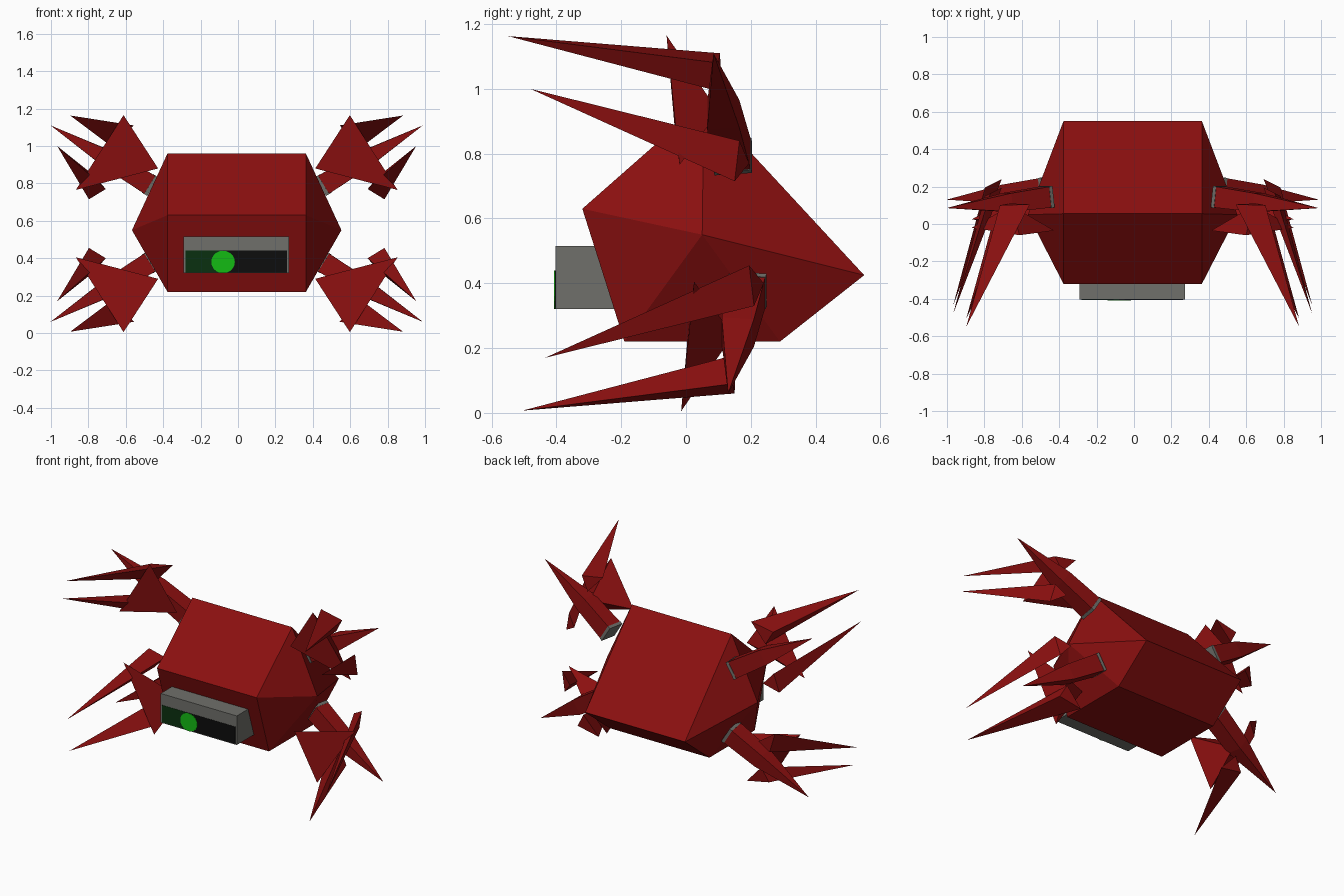
import bpy, bmesh, math
from mathutils import Vector

if "Cube" in bpy.data.objects:
    bpy.data.objects.remove(bpy.data.objects["Cube"])


def material(name, rgb):
    m = bpy.data.materials.new(name)
    m.use_nodes = True
    m.diffuse_color = (*rgb, 1)
    m.node_tree.nodes["Principled BSDF"].inputs["Base Color"].default_value = (*rgb, 1)
    return m


RED = material("dark_red", (0.26, 0.005, 0.005))
GREY = material("visor_grey", (0.16, 0.16, 0.145))
BLACK = material("screen_black", (0.004, 0.004, 0.004))
DEEP = material("deep_green", (0.003, 0.03, 0.005))
GREEN = material("eye_green", (0.007, 0.5, 0.007))


def hull(name, points, mat):
    """Faceted convex solid around a few corner points."""
    bm = bmesh.new()
    for p in points:
        bm.verts.new(p)
    bmesh.ops.convex_hull(bm, input=bm.verts)
    bmesh.ops.dissolve_limit(bm, angle_limit=0.002, verts=bm.verts, edges=bm.edges)
    bmesh.ops.recalc_face_normals(bm, faces=bm.faces)
    mesh = bpy.data.meshes.new(name)
    bm.to_mesh(mesh)
    bm.free()
    mesh.materials.append(mat)
    ob = bpy.data.objects.new(name, mesh)
    bpy.context.collection.objects.link(ob)
    return ob


def extrude_x(profile, x0, x1):
    return [(x, y, z) for x in (x0, x1) for y, z in profile]


def ring(centre, axis, radius):
    """Four corners of a square section across an axis."""
    axis = Vector(axis).normalized()
    a = axis.cross(Vector((0, 1, 0))).normalized()
    b = axis.cross(a)
    c = Vector(centre)
    return [c + radius * (i * a + j * b) for i in (-1, 1) for j in (-1, 1)]


CX = -0.007

# Body: five-sided prism closed by a pyramid on each side
profile = [(-0.32, 0.63), (-0.19, 0.22), (0.29, 0.22), (0.55, 0.425), (0.055, 0.96)]
hull("body", extrude_x(profile, CX - 0.37, CX + 0.37)
     + [(CX - 0.56, 0.05, 0.55), (CX + 0.56, 0.05, 0.55)], RED)

# Visor housing with a screen and a round eye
hull("visor", extrude_x([(-0.403, 0.515), (-0.403, 0.32), (-0.215, 0.32), (-0.28, 0.515)],
                        -0.292, 0.273), GREY)


def plate(name, x0, x1, front, mat):
    hull(name, extrude_x([(front, 0.325), (front, 0.44), (-0.4, 0.325), (-0.4, 0.44)], x0, x1), mat)


plate("screen_dark", -0.08, 0.263, -0.405, BLACK)
plate("screen_green", -0.28, -0.08, -0.405, DEEP)
hull("eye", [(-0.08 + 0.063 * math.cos(t * math.tau / 20), y,
              0.38 + 0.06 * math.sin(t * math.tau / 20))
             for t in range(20) for y in (-0.4, -0.408)], GREEN)


# Limbs: the lower pair is the upper pair turned over and moved back slightly
def limb(side, level):
    tag = ("left" if side > 0 else "right") + "_" + ("upper" if level > 0 else "lower")

    def place(points):
        return [(CX + side * x, y if level > 0 else y + 0.045, z if level > 0 else 1.17 - z)
                for x, y, z in points]

    root, wrist, tip = Vector((0.46, 0.145, 0.79)), Vector((0.67, 0.115, 0.92)), Vector((0.995, 0.085, 1.11))
    axis = wrist - root
    hull(tag + "_cuff", place(ring(root - axis * 0.03, axis, 0.058) + ring(root + axis * 0.05, axis, 0.058)), GREY)
    hull(tag + "_arm", place(ring(root + axis * 0.05, axis, 0.056) + ring(wrist, axis, 0.05)), RED)
    hull(tag + "_thumb_claw", place(ring(wrist, axis, 0.05) + [tip]), RED)
    hull(tag + "_hand", place([(0.605, -0.06, 1.165), (0.42, -0.035, 0.88),
                               (0.86, -0.02, 0.765), (0.65, 0.10, 0.93)]), RED)
    hull(tag + "_outer_claw", place([(0.55, 0.105, 1.11), (0.71, 0.10, 1.08), (0.66, 0.11, 0.99),
                                     (0.89, -0.55, 1.163)]), RED)
    hull(tag + "_inner_claw", place([(0.79, 0.15, 0.715), (0.70, 0.195, 0.77), (0.76, 0.165, 0.84),
                                     (0.96, -0.48, 1.0)]), RED)


for side in (1, -1):
    for level in (1, -1):
        limb(side, level)
